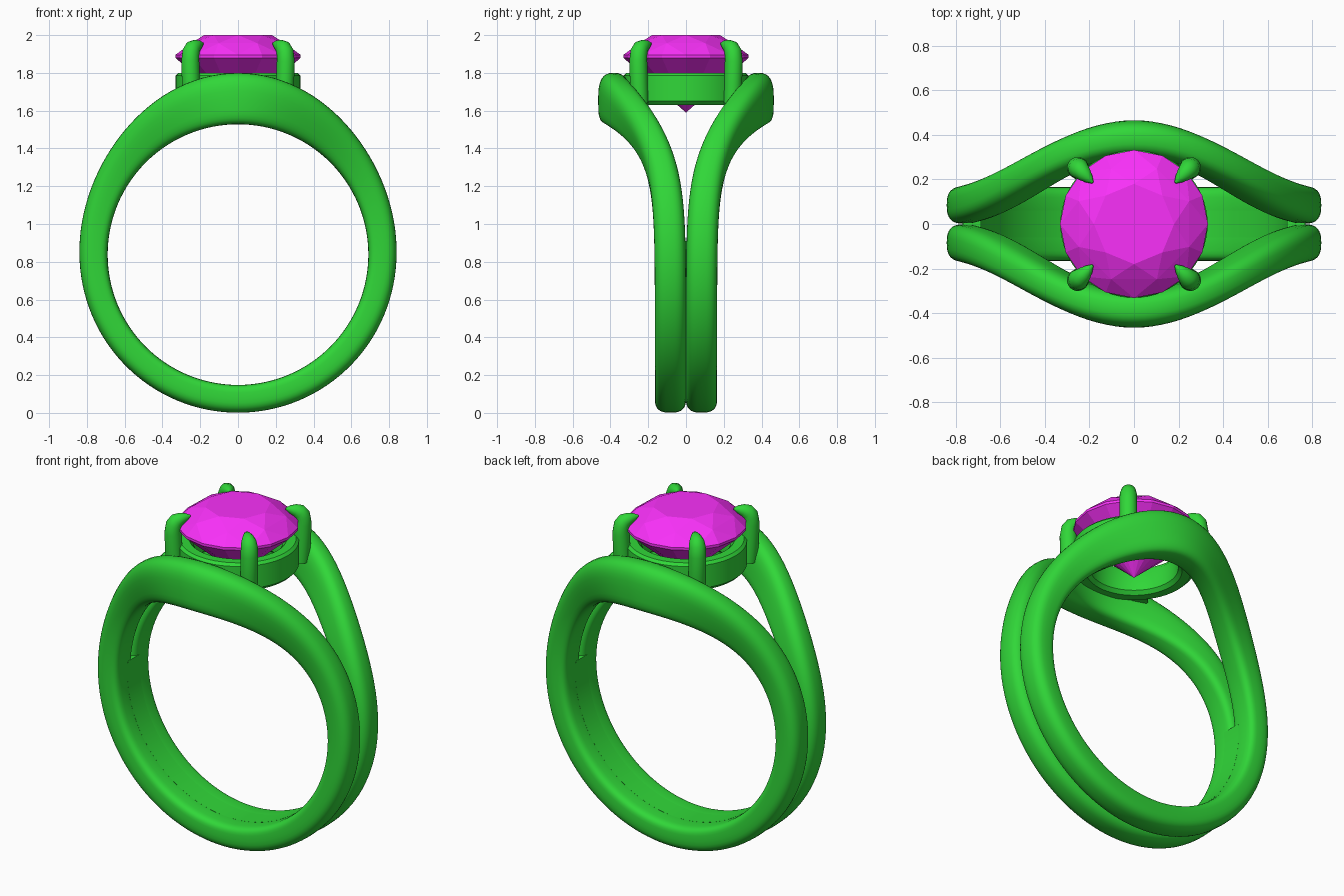
import bpy, bmesh
from math import sin, cos, pi, exp, degrees, copysign

if "Cube" in bpy.data.objects:
    bpy.data.objects.remove(bpy.data.objects["Cube"])

def material(name, color):
    m = bpy.data.materials.new(name)
    m.diffuse_color = color
    m.use_nodes = True
    m.node_tree.nodes["Principled BSDF"].inputs["Base Color"].default_value = m.diffuse_color
    return m

METAL = material("green_metal", (0.03, 0.68, 0.04, 1))
STONE = material("magenta_stone", (0.95, 0.03, 0.95, 1))
CZ = 0.838          # height of the finger hole centre
HOLE = 0.69         # finger hole radius

def finish(name, bm, mat, smooth=True):
    bmesh.ops.recalc_face_normals(bm, faces=bm.faces)
    me = bpy.data.meshes.new(name)
    bm.to_mesh(me)
    bm.free()
    me.materials.append(mat)
    ob = bpy.data.objects.new(name, me)
    bpy.context.collection.objects.link(ob)
    if smooth:
        bpy.context.view_layer.objects.active = ob
        ob.select_set(True)
        bpy.ops.object.shade_smooth_by_angle(angle=0.7)
        ob.select_set(False)
    return ob

def loft(bm, loops, closed=True):
    """Bridge equal-length closed loops of points with quads."""
    rows = [[bm.verts.new(p) for p in loop] for loop in loops]
    n = len(rows[0])
    pairs = list(zip(rows, rows[1:]))
    if closed:
        pairs.append((rows[-1], rows[0]))
    else:
        bm.faces.new(rows[0])
        bm.faces.new(rows[-1])
    for a, b in pairs:
        for i in range(n):
            j = (i + 1) % n
            bm.faces.new((a[i], a[j], b[j], b[i]))

def spow(v, n):
    return copysign(abs(v) ** (2 / n), v)

# split shank: two mirrored bands that flare apart and thicken towards the top
def band_section(k, count, side, segs=32):
    t = 2 * pi * k / count
    deg = abs(degrees((t + pi) % (2 * pi) - pi))
    edge = 0.165 + 0.30 * exp(-(deg / 40) ** 2)
    outer = 0.837 + 0.125 * exp(-(deg / 46) ** 2)
    pts = []
    for i in range(segs):
        a = 2 * pi * i / segs
        n = 2.7 if sin(a) > 0 else 4
        y = edge - 0.0825 + 0.0825 * spow(cos(a), n)
        r = (outer + HOLE) / 2 + (outer - HOLE) / 2 * spow(sin(a), n)
        pts.append((r * sin(t), side * y, CZ + r * cos(t)))
    return pts

for side, name in ((-1, "front_band"), (1, "back_band")):
    bm = bmesh.new()
    loft(bm, [band_section(k, 128, side) for k in range(128)])
    finish(name, bm, METAL)

# inner liner: closes the seam between the bands below the split
bm = bmesh.new()
loops = []
for k in range(65):
    t = pi * (0.47 + 1.06 * k / 64)
    loops.append([(r * sin(t), y, CZ + r * cos(t))
                  for r, y in ((HOLE, -0.06), (HOLE, 0.06), (0.77, 0.03), (0.77, -0.03))])
loft(bm, loops, closed=False)
finish("inner_liner", bm, METAL)

# round seat under the stone
bm = bmesh.new()
profile = ((0.24, 1.65), (0.26, 1.63), (0.31, 1.63), (0.33, 1.65),
           (0.33, 1.785), (0.315, 1.80), (0.265, 1.80), (0.24, 1.77))
loft(bm, [[(r * cos(2 * pi * k / 64), r * sin(2 * pi * k / 64), z) for r, z in profile]
          for k in range(64)])
finish("seat_ring", bm, METAL)

# four claw prongs bending over the girdle
path = ((0.345, 1.64, 0.046), (0.353, 1.75, 0.048), (0.357, 1.86, 0.048),
        (0.353, 1.905, 0.047), (0.338, 1.932, 0.042), (0.312, 1.944, 0.033),
        (0.285, 1.951, 0.021), (0.262, 1.956, 0.005))
tilts = (0, 0, 0.1, 0.5, 0.9, 1.2, 1.35, 1.4)
for q, name in enumerate(("back_right", "back_left", "front_left", "front_right")):
    a = pi / 4 + q * pi / 2
    bm = bmesh.new()
    loops = []
    for (s, z, w), tilt in zip(path, tilts):
        loop = []
        for i in range(20):
            b = 2 * pi * i / 20
            u, v = s + w * cos(b) * cos(tilt), w * sin(b)
            loop.append((u * cos(a) - v * sin(a), u * sin(a) + v * cos(a),
                         z + w * cos(b) * sin(tilt)))
        loops.append(loop)
    loft(bm, loops, closed=False)
    finish(name + "_prong", bm, METAL)

# faceted stone: hull of table, crown, girdle, pavilion and point
bm = bmesh.new()
for r, z, n, off in ((0.18, 2.0, 8, 0), (0.268, 1.957, 8, 0.5), (0.332, 1.895, 16, 0),
                     (0.332, 1.88, 16, 0), (0.20, 1.765, 8, 0.5)):
    for k in range(n):
        t = 2 * pi * (k + off) / n
        bm.verts.new((r * cos(t), r * sin(t), z))
bm.verts.new((0, 0, 1.59))
bmesh.ops.convex_hull(bm, input=bm.verts)
finish("faceted_stone", bm, STONE, smooth=False)
